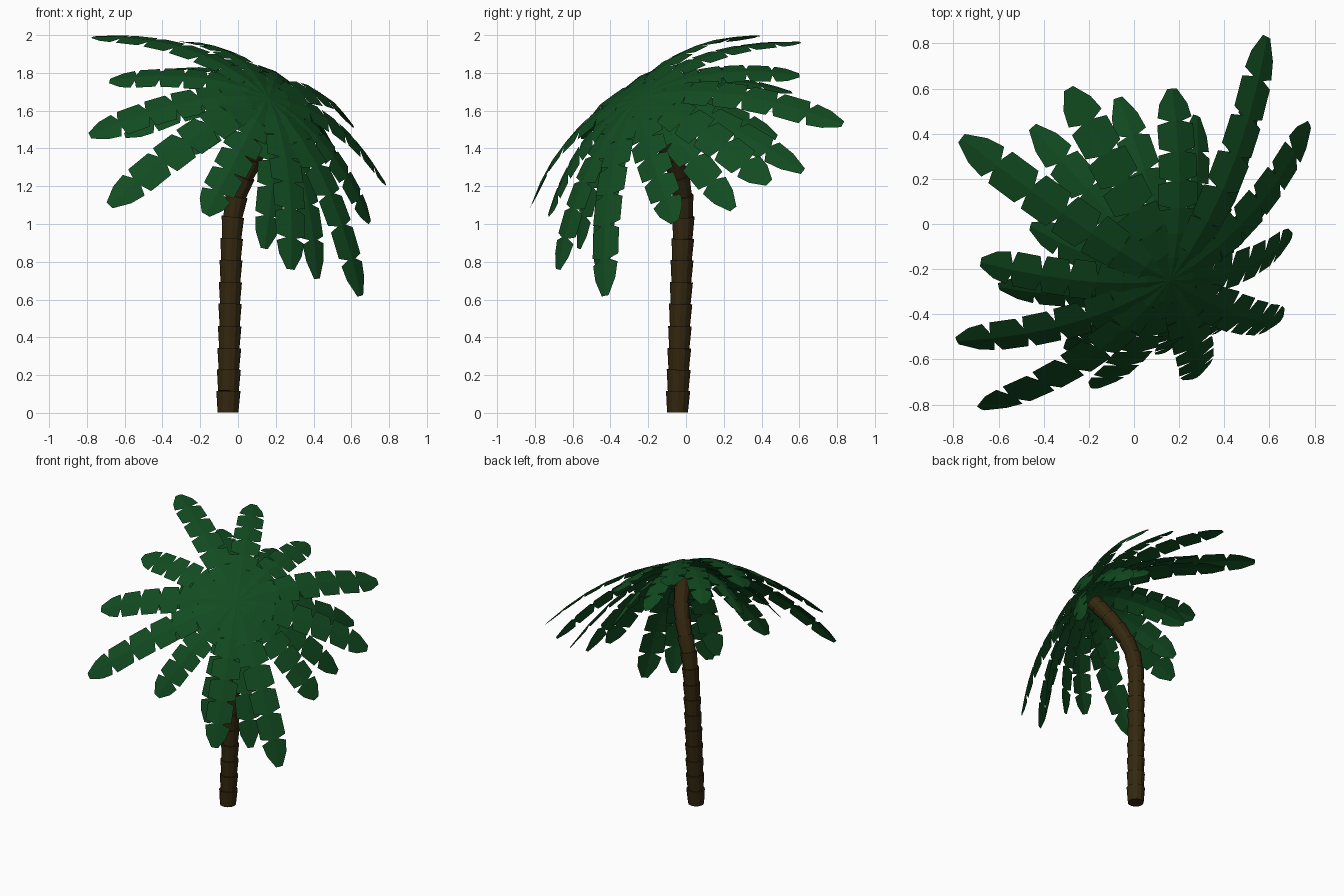
import bpy
import math
from mathutils import Vector

if "Cube" in bpy.data.objects:
    bpy.data.objects.remove(bpy.data.objects["Cube"])

AXIS = Vector((0.423, -0.519, 0.743)).normalized()   # tilt of the crown
APEX = Vector((0.16, -0.25, 1.672))                   # top of the crown


def material(name, rgb):
    m = bpy.data.materials.new(name)
    m.diffuse_color = (*rgb, 1)
    m.use_nodes = True
    m.node_tree.nodes["Principled BSDF"].inputs["Base Color"].default_value = m.diffuse_color
    return m


def make_object(name, verts, faces, mat):
    me = bpy.data.meshes.new(name)
    me.from_pydata([tuple(v) for v in verts], [], faces)
    me.materials.append(mat)
    ob = bpy.data.objects.new(name, me)
    bpy.context.collection.objects.link(ob)
    return ob


GREEN = material("leaf_green", (0.006, 0.072, 0.015))
BROWN = material("bark_brown", (0.035, 0.021, 0.005))


# Trunk: stacked flared collars along a bending path
def catmull(pts, u):
    i = min(int(u), len(pts) - 2)
    f = u - i
    p1, p2 = pts[i], pts[i + 1]
    p0 = pts[i - 1] if i else p1 * 2 - p2
    p3 = pts[i + 2] if i + 2 < len(pts) else p2 * 2 - p1
    return 0.5 * (2 * p1 + (p2 - p0) * f + (2 * p0 - 5 * p1 + 4 * p2 - p3) * f * f
                  + (3 * p1 - p0 - 3 * p2 + p3) * f ** 3)


PATH = [Vector(p) for p in ((-0.053, -0.045, 0.003), (-0.045, -0.034, 0.4), (-0.038, -0.022, 0.78),
                            (-0.022, -0.015, 1.08), (0.035, -0.04, 1.26), (0.115, -0.105, 1.42),
                            (0.175, -0.215, 1.58))]


def build_trunk(sides=12, step=0.112):
    # Resample the path at even distances
    fine = [catmull(PATH, i / 60) for i in range(60 * (len(PATH) - 1) + 1)]
    nodes, run = [fine[0]], 0
    for a, b in zip(fine, fine[1:]):
        run += (b - a).length
        if run >= step:
            nodes.append(b)
            run = 0
    nodes.append(fine[-1])
    verts, faces = [], []
    for k, (a, b) in enumerate(zip(nodes, nodes[1:])):
        s = 1 - 0.14 * k / len(nodes)
        prev = nodes[max(k - 1, 0)]
        nxt = nodes[min(k + 2, len(nodes) - 1)]
        start = len(verts)
        for c, d, r in ((a, b - prev, 0.055 * s), (b, nxt - a, 0.064 * s)):
            d = d.normalized() if k else Vector((0, 0, 1))
            x = Vector((0, 1, 0)).cross(d).normalized()
            y = d.cross(x)
            for j in range(sides):
                t = 2 * math.pi * j / sides
                verts.append(c + (x * math.cos(t) + y * math.sin(t)) * r)
        for j in range(sides):
            n = (j + 1) % sides
            faces.append((start + j, start + n, start + sides + n, start + sides + j))
        faces.append(tuple(start + j for j in reversed(range(sides))))
        faces.append(tuple(start + sides + j for j in range(sides)))
    make_object("trunk", verts, faces, BROWN)


# Frond: arched, shallow roof-folded blade with wedge notches along both edges
def build_frond(name, tip, width, drop, segs):
    base = APEX - AXIS * drop
    tip = Vector(tip)
    radial = tip - base
    radial -= AXIS * radial.dot(AXIS)
    ctrl = base + radial * 0.5

    def frame(t):
        p = base * (1 - t) ** 2 + ctrl * 2 * t * (1 - t) + tip * t * t
        tan = ((ctrl - base) * (1 - t) + (tip - ctrl) * t).normalized()
        side = AXIS.cross(tan).normalized()
        return p, side, tan.cross(side)

    def half(t):
        return width / 2 * min(1, 0.35 + t * 2) * (1 - 0.35 * max(0, t - 0.5))

    verts, faces = [], []
    for i in range(segs):
        t0, t1 = i / segs, (i + 1) / segs
        last = i == segs - 1
        gap = 0.018 if t0 > 0.3 else 0.004
        if last:
            edge = [(t1, half(t1) * 0.28), (t0 + 0.55 / segs, half(t0) * 0.78)]
        else:
            g1 = 0.014 if t1 > 0.3 else 0.004
            edge = [(t1, half(t1) * 0.35), (t1 - g1, half(t1))]
        edge += [(t0 + gap, half(t0) * 0.95), (t0, half(t0) * 0.35)]
        for sg in (1, -1):
            pts = []
            for t, w in [(t0, 0), (t1, 0)] + edge:
                p, s, n = frame(t)
                pts.append(p + s * w * sg - n * w * 0.14)
            if sg < 0:
                pts.reverse()
            faces.append(tuple(range(len(verts) + len(pts) - 1, len(verts) - 1, -1)))
            verts += pts
    make_object(name, verts, faces, GREEN)


UPPER = [(-0.765, 0.38, 1.993), (-0.29, 0.60, 1.965), (-0.68, -0.17, 1.76), (-0.785, -0.52, 1.47),
         (-0.68, -0.82, 1.10), (-0.17, -0.73, 1.05), (0.28, -0.68, 0.76), (0.65, -0.43, 0.62),
         (0.70, -0.06, 1.01), (0.78, 0.44, 1.22), (0.59, 0.83, 1.53), (0.17, 0.60, 1.79)]
LOWER = [(-0.45, 0.43, 1.80), (-0.07, 0.56, 1.70), (0.28, 0.48, 1.46), (-0.60, -0.28, 1.47),
         (-0.46, -0.01, 1.56), (-0.30, -0.56, 1.38), (0.14, -0.57, 0.87), (0.42, -0.45, 0.71),
         (0.66, 0.25, 1.08), (0.54, 0.62, 1.28)]

build_trunk()
for i, tip in enumerate(UPPER):
    build_frond(f"upper_frond_{i + 1}", tip, 0.205, 0.0, 7)
for i, tip in enumerate(LOWER):
    build_frond(f"lower_frond_{i + 1}", tip, 0.18, 0.03, 6)
